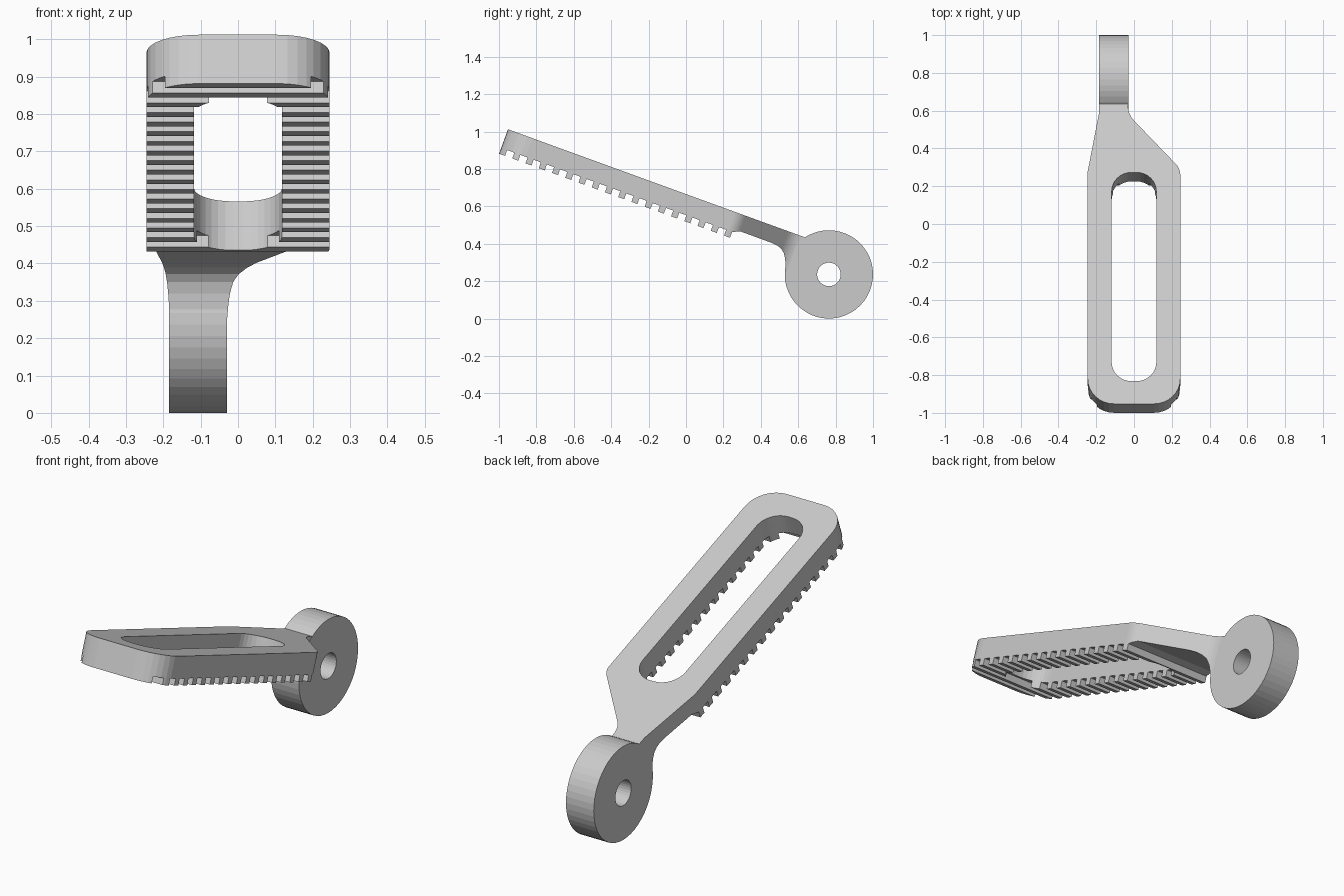
import bpy, bmesh
from math import radians, sin, cos, pi, tan
from mathutils import Vector, Matrix

if "Cube" in bpy.data.objects:
    bpy.data.objects.remove(bpy.data.objects["Cube"])

TILT = radians(20)
ORIGIN = Vector((0, -0.952, 1.012))        # upper edge of the free end
ARM = Matrix.Translation(ORIGIN) @ Matrix.Rotation(-TILT, 4, 'X')


def prism(name, outline, to3d, lo, hi, matrix=Matrix()):
    """Closed prism: 2D outline swept from lo to hi."""
    bm = bmesh.new()
    face = bm.faces.new([bm.verts.new(to3d(a, b, lo)) for a, b in outline])
    out = bmesh.ops.extrude_face_region(bm, geom=[face])
    move = Vector(to3d(0, 0, hi)) - Vector(to3d(0, 0, lo))
    bmesh.ops.translate(bm, vec=move,
                        verts=[g for g in out['geom'] if isinstance(g, bmesh.types.BMVert)])
    bmesh.ops.recalc_face_normals(bm, faces=bm.faces)
    bm.transform(matrix)
    mesh = bpy.data.meshes.new(name)
    bm.to_mesh(mesh)
    bm.free()
    ob = bpy.data.objects.new(name, mesh)
    bpy.context.collection.objects.link(ob)
    return ob


def rounded(corners, steps=8):
    """Outline from (x, y, radius) corners, each replaced with an arc."""
    pts = []
    for i, (x, y, r) in enumerate(corners):
        p = Vector((x, y))
        if r == 0:
            pts.append(p)
            continue
        a = (Vector(corners[i - 1][:2]) - p).normalized()
        b = (Vector(corners[(i + 1) % len(corners)][:2]) - p).normalized()
        half = a.angle(b) / 2
        c = p + (a + b).normalized() * (r / sin(half))
        start, end = p + a * (r / tan(half)) - c, p + b * (r / tan(half)) - c
        sweep = start.angle_signed(end)    # clockwise positive
        for k in range(steps + 1):
            t = -sweep * k / steps
            pts.append(c + Matrix.Rotation(t, 2) @ start)
    return pts


def combine(ob, other, operation):
    mod = ob.modifiers.new(operation, 'BOOLEAN')
    mod.operation, mod.object, mod.solver = operation, other, 'EXACT'
    bpy.context.view_layer.objects.active = ob
    bpy.ops.object.modifier_apply(modifier=mod.name)
    bpy.data.objects.remove(other)


def local(y, z):
    """Side-view grid position to arm length and height."""
    p = ARM.inverted() @ Vector((0, y, z))
    return p.y, p.z


def plan(x, s, h):
    return (x, s, h)


def side(s, h, x):
    return (x, s, h)


def circle(cy, cz, r, n=48):
    return [(cy + r * cos(2 * pi * k / n), cz + r * sin(2 * pi * k / n)) for k in range(n)]


# arm plan: rounded free end, tapering to the narrow neck
arm = prism("slotted_lever", rounded([
    (-0.245, 0, 0.14), (0.245, 0, 0.14), (0.245, 1.325, 0.09),
    (-0.031, 1.63, 0.12), (-0.031, 1.9, 0), (-0.184, 1.9, 0),
    (-0.184, 1.645, 0), (-0.245, 1.31, 0)]), plan, -0.6, 0.1, ARM)

# side profile: toothed underside, thinner neck and fillet into the pivot
ROOT, TIP, PITCH, WIDTH = -0.106, -0.139, 0.0753, 0.034
profile = [(-0.05, 0), (-0.05, TIP)]
for i in range(18):
    s = i * PITCH
    if i:
        profile += [(s, ROOT), (s, TIP)]
    profile += [(s + WIDTH, TIP), (s + WIDTH, ROOT)]
profile += [(1.355, -0.088)]
profile += [local(y, z) for y, z in [
    (0.465, 0.402), (0.49, 0.389), (0.51, 0.372), (0.523, 0.35), (0.53, 0.32),
    (0.532, 0.28), (0.532, 0.22), (0.62, 0.20), (0.655, 0.30)]]
profile += [(1.71, 0)]
combine(arm, prism("profile", profile, side, -0.4, 0.4, ARM), 'INTERSECT')

# long slot
combine(arm, prism("slot", rounded([
    (-0.118, 0.128, 0.105), (0.118, 0.128, 0.105),
    (0.118, 1.304, 0.105), (-0.118, 1.304, 0.105)]), plan, -0.6, 0.1, ARM), 'DIFFERENCE')

# pivot disc with bore
pivot = prism("pivot_disc", circle(0.764, 0.236, 0.236), side, -0.185, -0.03)
combine(pivot, prism("bore", circle(0.764, 0.236, 0.063, 32), side, -0.3, 0.1), 'DIFFERENCE')
combine(arm, pivot, 'UNION')
